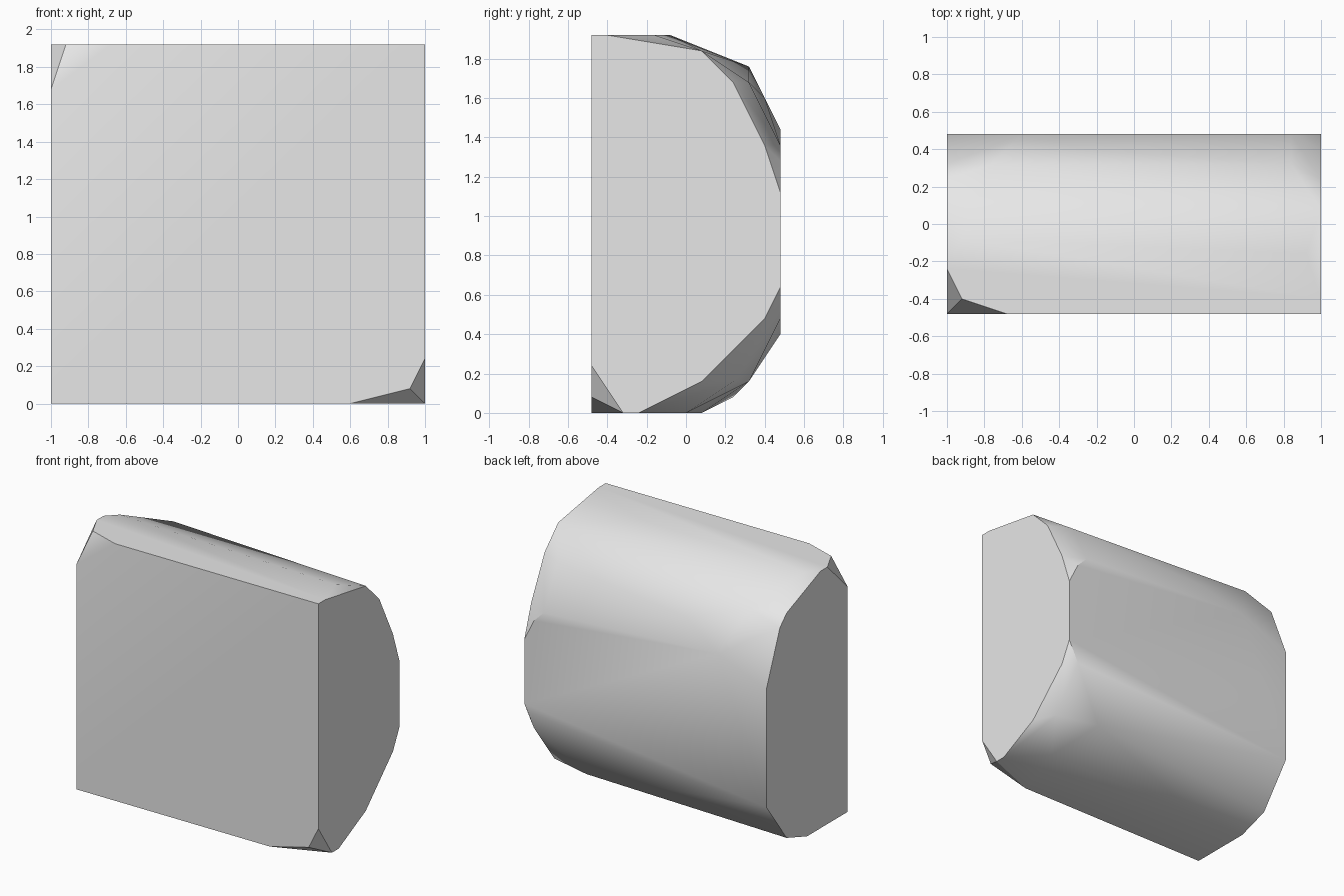
import bpy
import bmesh
import math

default_cube = bpy.data.objects.get("Cube")
if default_cube:
    bpy.data.objects.remove(default_cube, do_unlink=True)

# The block is laid out on a coarse grid of cells
CELL = 0.08
LENGTH, DEPTH = 25, 12


def make_material(name, colour):
    material = bpy.data.materials.new(name)
    material.use_nodes = True
    material.diffuse_color = colour
    material.node_tree.nodes["Principled BSDF"].inputs["Base Color"].default_value = colour
    return material


def end_profile(x, outline):
    """Place a depth and height outline on an end of the block."""
    return [(x, y, z) for y, z in outline]


def hull_object(name, cells, material):
    """Wrap grid corners in a convex shell with merged flat faces."""
    bm = bmesh.new()
    for x, y, z in cells:
        bm.verts.new(((x - LENGTH / 2) * CELL, (y - DEPTH / 2) * CELL, z * CELL))
    bmesh.ops.convex_hull(bm, input=list(bm.verts))
    loose = [v for v in bm.verts if not v.link_faces]
    bmesh.ops.delete(bm, geom=loose, context="VERTS")
    bmesh.ops.dissolve_limit(bm, angle_limit=math.radians(0.2),
                             verts=list(bm.verts), edges=list(bm.edges))
    bmesh.ops.recalc_face_normals(bm, faces=list(bm.faces))
    mesh = bpy.data.meshes.new(name)
    bm.to_mesh(mesh)
    bm.free()
    mesh.materials.append(material)
    obj = bpy.data.objects.new(name, mesh)
    bpy.context.collection.objects.link(obj)
    return obj


# Flat ends of the block
left_end = end_profile(0, [(0, 0), (6, 0), (9, 1), (12, 5), (12, 16),
                           (10, 21), (9, 22), (4, 24), (3, 24), (0, 21)])
right_end = end_profile(LENGTH, [(0, 3), (2, 0), (3, 0), (7, 2), (11, 6), (12, 8),
                                 (12, 14), (11, 17), (9, 21), (7, 23), (1, 24), (0, 24)])

# Chipped front corners
corner_chips = [(1, 1, 24), (4, 0, 24), (20, 0, 0), (24, 0, 1)]

# Worn, rounded back edges between the ends
upper_back = [(1, 5, 24), (24, 4, 24), (3, 10, 22), (9, 11, 20),
              (5, 12, 18), (23, 10, 21), (23, 12, 17), (24, 12, 16)]
lower_back = [(8, 7, 0), (22, 6, 0), (20, 10, 2), (24, 9, 2), (24, 12, 6)]

stone_grey = make_material("light grey", (0.8, 0.8, 0.8, 1.0))
block = hull_object("rounded_block",
                    left_end + right_end + corner_chips + upper_back + lower_back,
                    stone_grey)

# Smooth the rounded back while keeping the ends and chips crisp
bpy.ops.object.select_all(action="DESELECT")
block.select_set(True)
bpy.context.view_layer.objects.active = block
bpy.ops.object.shade_smooth_by_angle(angle=math.radians(30))
